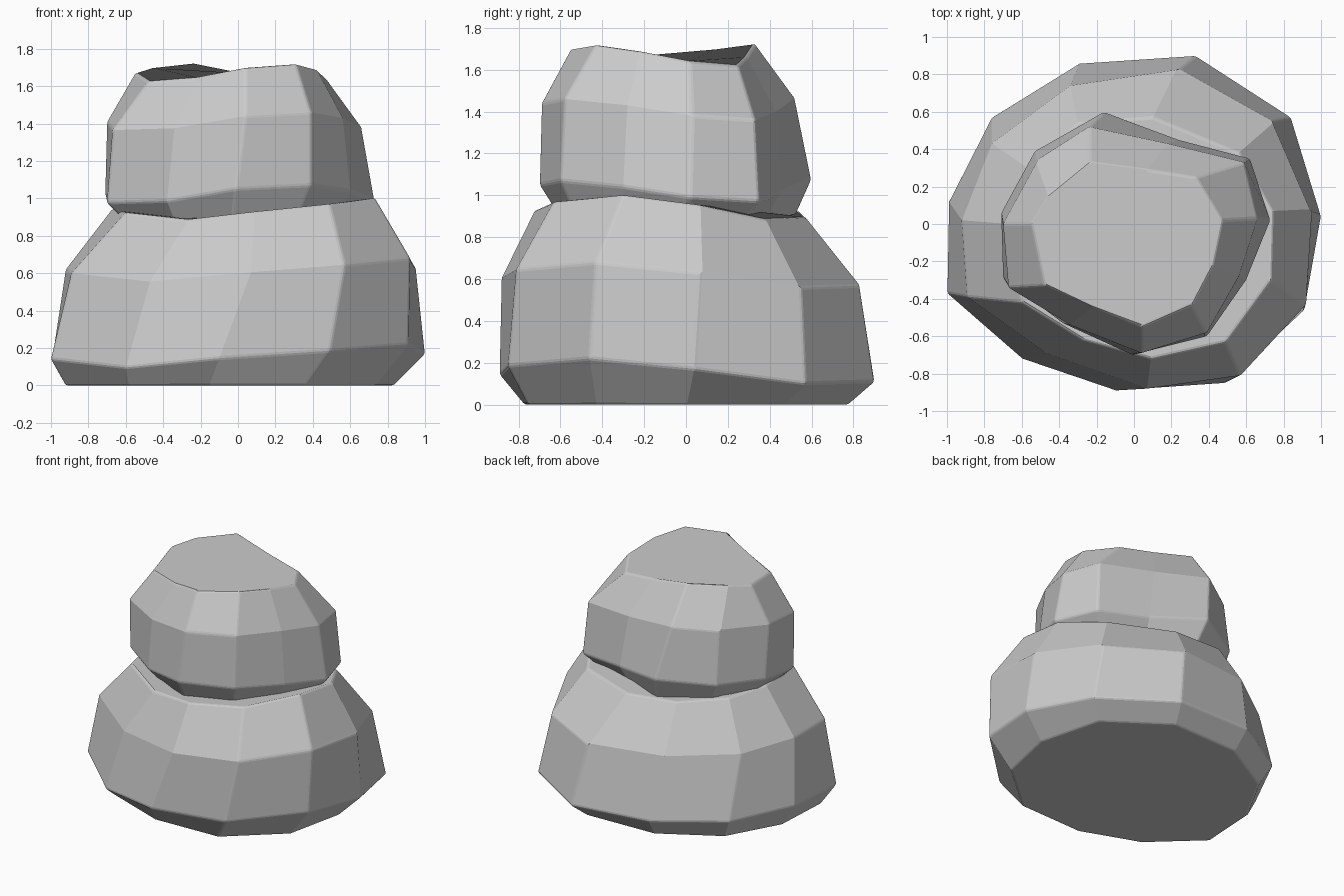
import bpy, bmesh
from math import sin, cos, radians

if "Cube" in bpy.data.objects:
    bpy.data.objects.remove(bpy.data.objects["Cube"])


def rock(name, rings, heights, wobble, base_z, base_scale, base_shift, twist):
    """Loft a faceted boulder through outlines given as flat x, y lists."""
    bm = bmesh.new()
    loops = []
    outlines = [list(zip(r[::2], r[1::2])) for r in rings]
    # Underside: widest outline shrunk and slightly twisted onto a flat base
    c, s = cos(radians(twist)) * base_scale, sin(radians(twist)) * base_scale
    loops.append([bm.verts.new((c * x - s * y + base_shift[0],
                                s * x + c * y + base_shift[1], base_z))
                  for x, y in outlines[0]])
    # Side rings, each following the same uneven height pattern
    for pts, h in zip(outlines, heights):
        loops.append([bm.verts.new((x, y, h + w)) for (x, y), w in zip(pts, wobble)])
    for low, high in zip(loops, loops[1:]):
        for i in range(len(low)):
            j = (i + 1) % len(low)
            bm.faces.new((low[i], low[j], high[j], high[i]))
    bm.faces.new(loops[0][::-1])
    bm.faces.new(loops[-1])
    bmesh.ops.recalc_face_normals(bm, faces=bm.faces)
    mesh = bpy.data.meshes.new(name)
    bm.to_mesh(mesh)
    bm.free()
    ob = bpy.data.objects.new(name, mesh)
    bpy.context.collection.objects.link(ob)
    # Worn edges
    bev = ob.modifiers.new("worn_edges", 'BEVEL')
    bev.width = 0.012
    bev.segments = 2
    bev.limit_method = 'ANGLE'
    bev.angle_limit = radians(28)
    return ob


# Large boulder on the ground
rock("lower_boulder",
     [(-1, -.37, -.6, -.72, -.1, -.89, .49, -.85, .91, -.46, 1, .04,
       .84, .57, .33, .9, -.29, .86, -.76, .57, -.99, .12),
      (-.89, -.39, -.47, -.69, .07, -.88, .57, -.81, .92, -.43, .95, .07,
       .74, .55, .24, .83, -.34, .74, -.76, .43, -.92, .02),
      (-.6, -.42, -.27, -.62, .09, -.72, .49, -.63, .73, -.3, .74, .07,
       .56, .38, .1, .57, -.3, .54, -.57, .3, -.67, 0)],
     (.15, .61, .935),
     (-.01, -.055, -.005, .035, .07, .02, -.05, -.04, -.01, 0, .01),
     0, .87, (-.04, 0), -2)

# Smaller boulder resting on top
rock("upper_boulder",
     [(-.7, -.29, -.38, -.53, -.01, -.7, .39, -.6, .6, -.3, .73, .02,
       .62, .35, .24, .45, -.16, .6, -.53, .39, -.71, .06),
      (-.67, -.34, -.34, -.54, .04, -.69, .39, -.58, .56, -.28, .66, .03,
       .59, .33, .18, .43, -.24, .52, -.52, .34, -.7, 0),
      (-.48, -.33, -.22, -.44, .04, -.55, .31, -.43, .42, -.22, .47, .02,
       .33, .25, .07, .29, -.24, .33, -.46, .15, -.55, 0)],
     (1.02, 1.41, 1.67),
     (-.045, -.035, .03, .05, .02, -.03, -.05, -.01, .055, .03, 0),
     .87, .84, (0, 0), -2)
